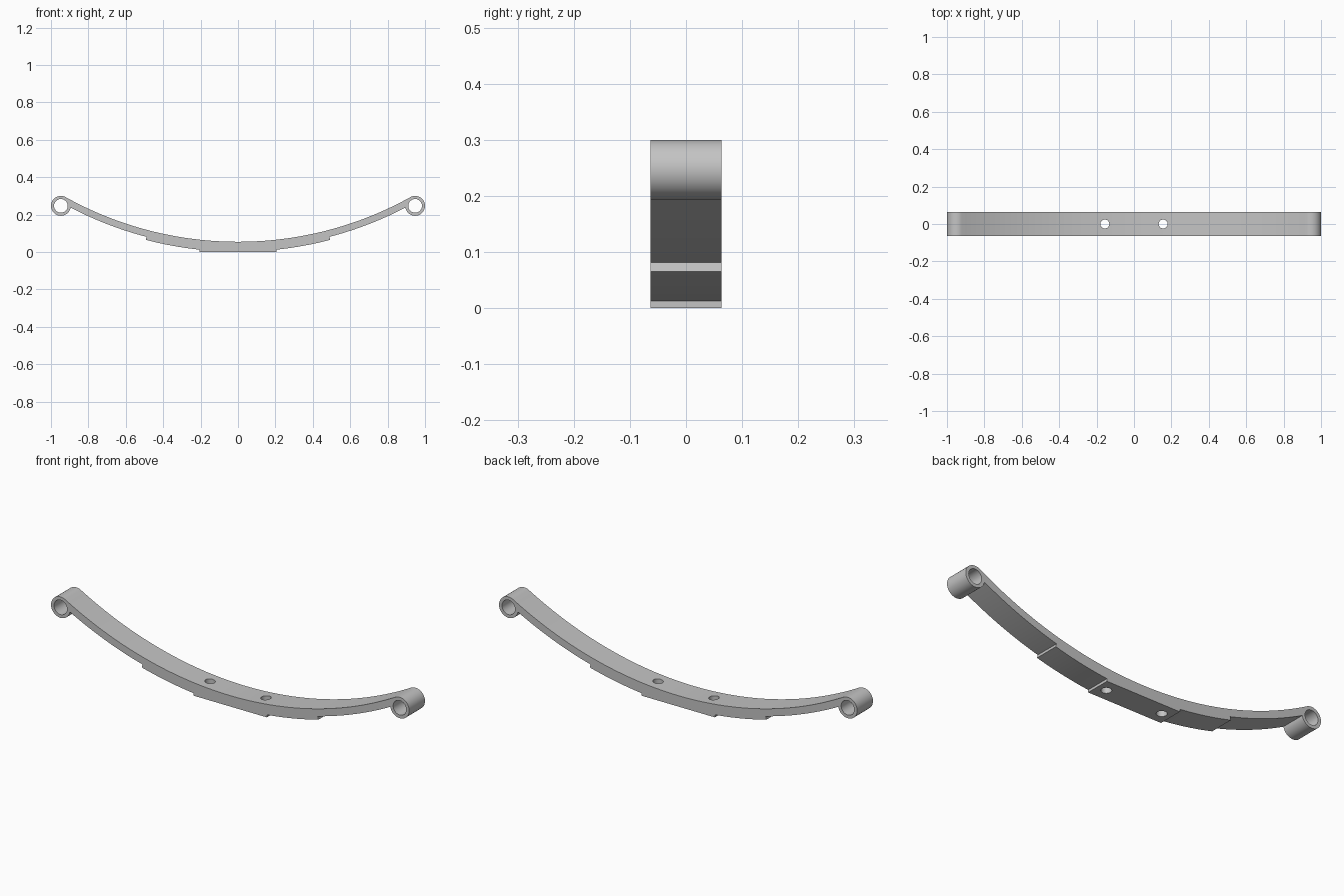
import bpy, bmesh
from math import sin, cos, atan2, acos, asin, radians, pi, hypot
from mathutils import Matrix

cube = bpy.data.objects.get("Cube")
if cube:
    bpy.data.objects.remove(cube, do_unlink=True)

HALF_WIDTH = 0.063
EYE_X, EYE_Z, EYE_R, BORE_R = 0.947, 0.247, 0.053, 0.0365
TOP_Z, MAIN_T, STACK_T = 0.055, 0.0365, 0.053
BOLT_X, BOLT_R = 0.156, 0.024

# Arc radius that makes the top surface tangent to the eye
drop = EYE_Z - TOP_Z
R = (EYE_X**2 + drop**2 - EYE_R**2) / (2 * (EYE_R + drop))
CENTRE_Z = TOP_Z + R

steel = bpy.data.materials.new("grey_steel")
steel.use_nodes = True
steel.diffuse_color = (0.55, 0.55, 0.55, 1)
steel.node_tree.nodes["Principled BSDF"].inputs["Base Color"].default_value = (0.55, 0.55, 0.55, 1)


def arc(cx, cz, r, start, end, steps):
    """Points along an arc, both ends included."""
    angles = [start + (end - start) * i / steps for i in range(steps + 1)]
    return [(cx + r * cos(a), cz + r * sin(a)) for a in angles]


def mirrored(half):
    """Close a right-hand half outline that starts and ends on x = 0."""
    return half + [(-x, z) for x, z in reversed(half[1:-1])]


def make_object(name, bm):
    bmesh.ops.recalc_face_normals(bm, faces=bm.faces)
    mesh = bpy.data.meshes.new(name)
    bm.to_mesh(mesh)
    bm.free()
    mesh.materials.append(steel)
    obj = bpy.data.objects.new(name, mesh)
    bpy.context.collection.objects.link(obj)
    return obj


def extrude_profile(name, outline):
    bm = bmesh.new()
    face = bm.faces.new([bm.verts.new((x, -HALF_WIDTH, z)) for x, z in outline])
    extruded = bmesh.ops.extrude_face_region(bm, geom=[face])
    verts = [g for g in extruded["geom"] if isinstance(g, bmesh.types.BMVert)]
    bmesh.ops.translate(bm, verts=verts, vec=(0, 2 * HALF_WIDTH, 0))
    return make_object(name, bm)


def cutter(name, x, z, r, along_y):
    bm = bmesh.new()
    turn = Matrix.Rotation(pi / 2, 4, "X") if along_y else Matrix()
    bmesh.ops.create_cone(bm, cap_ends=True, segments=48, radius1=r, radius2=r,
                          depth=0.4, matrix=Matrix.Translation((x, 0, z)) @ turn)
    obj = make_object(name, bm)
    obj.hide_render = True
    return obj


def drill(obj, cutters):
    bpy.context.view_layer.objects.active = obj
    for c in cutters:
        mod = obj.modifiers.new("hole", "BOOLEAN")
        mod.operation = "DIFFERENCE"
        mod.solver = "EXACT"
        mod.object = c
        bpy.ops.object.modifier_apply(modifier=mod.name)


# Main leaf: top arc, round the eye, back along the underside
eye_dist = R + EYE_R
under_r = R + MAIN_T
top_end = -pi / 2 + asin(EYE_X / eye_dist)
to_centre = atan2(CENTRE_Z - EYE_Z, -EYE_X)
wrap = acos((eye_dist**2 + EYE_R**2 - under_r**2) / (2 * eye_dist * EYE_R))
eye = arc(EYE_X, EYE_Z, EYE_R, to_centre, to_centre + wrap - 2 * pi, 44)
join_x, join_z = eye[-1]
under_end = atan2(join_z - CENTRE_Z, join_x)
half = (arc(0, CENTRE_Z, R, -pi / 2, top_end, 40) + eye[1:]
        + arc(0, CENTRE_Z, under_r, under_end, -pi / 2, 40)[1:])
main_leaf = extrude_profile("main_leaf", mirrored(half))

# Short second leaf beneath, sunk slightly into the main leaf
leaf_end = -pi / 2 + asin(0.493 / (R + STACK_T))
half = (arc(0, CENTRE_Z, under_r - 0.002, -pi / 2, leaf_end, 24)
        + arc(0, CENTRE_Z, R + STACK_T, leaf_end, -pi / 2, 24))
second_leaf = extrude_profile("second_leaf", mirrored(half))

# Flat seat pad at the bottom centre
seat_pad = extrude_profile("seat_pad", [(-0.205, 0), (0.205, 0), (0.205, 0.013), (-0.205, 0.013)])

# Eye bores and bolt holes
bores = [cutter("bore_cutter", s * EYE_X, EYE_Z, BORE_R, True) for s in (-1, 1)]
bolts = [cutter("bolt_cutter", s * BOLT_X, 0, BOLT_R, False) for s in (-1, 1)]
drill(main_leaf, bores + bolts)
drill(second_leaf, bolts)
drill(seat_pad, bolts)
for c in bores + bolts:
    bpy.data.objects.remove(c, do_unlink=True)

# Smooth curved surfaces, crisp edges
bpy.ops.object.select_all(action="DESELECT")
for obj in (main_leaf, second_leaf, seat_pad):
    obj.select_set(True)
bpy.context.view_layer.objects.active = main_leaf
bpy.ops.object.shade_smooth_by_angle(angle=radians(30))
